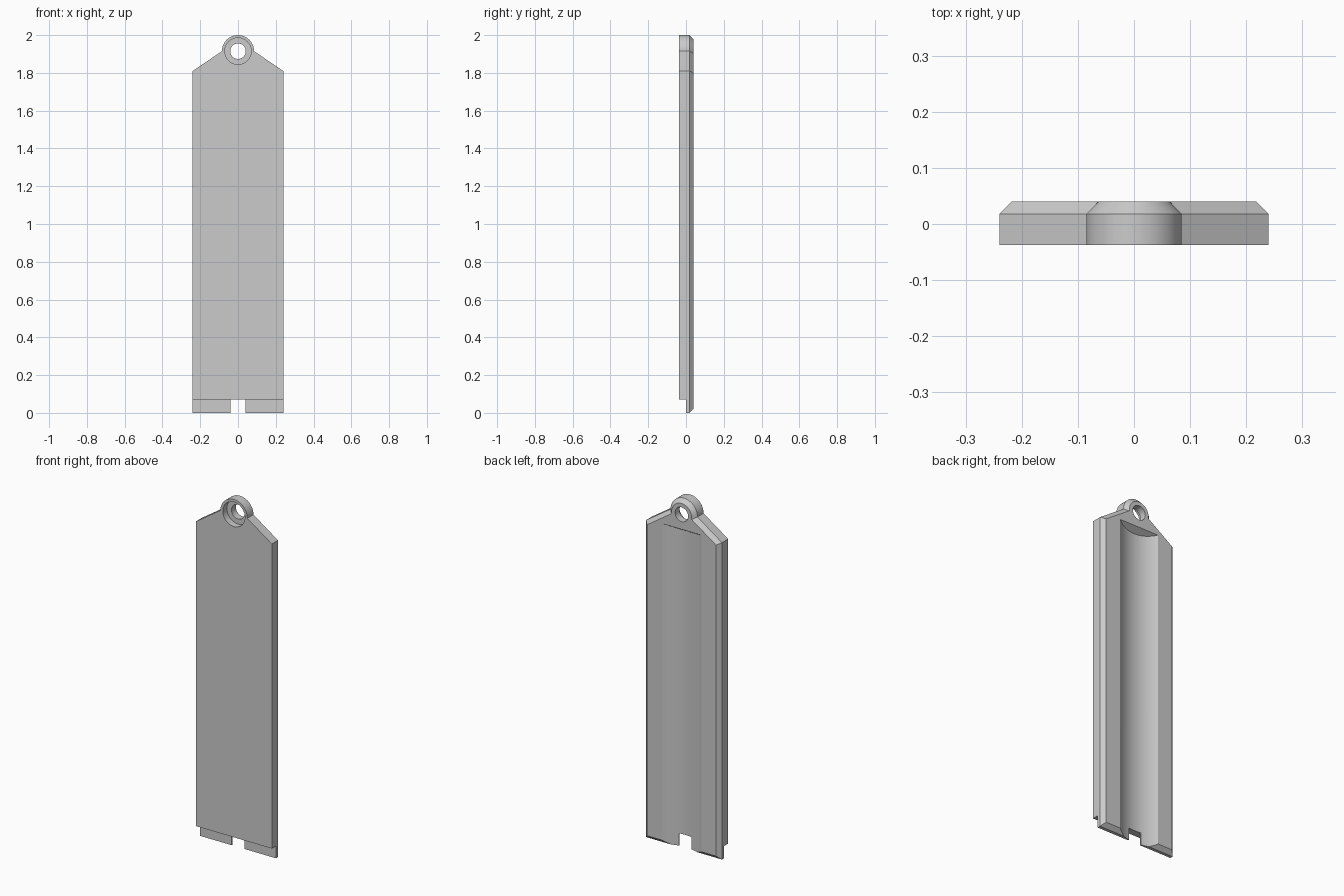
import bpy, bmesh, math
from mathutils import Vector

cube = bpy.data.objects.get("Cube")
if cube:
    bpy.data.objects.remove(cube, do_unlink=True)

FRONT, SHOULDER, BACK = -0.0375, 0.018, 0.04
CHAMFER = BACK - SHOULDER
HALF, EYE_Z, EYE_R = 0.24, 1.915, 0.085
GROOVE_HALF, SAG, GROOVE_TOP = 0.125, 0.037, 1.83

grey = bpy.data.materials.new("plain_grey")
grey.use_nodes = True
colour = (0.6, 0.6, 0.6, 1)
grey.diffuse_color = colour
grey.node_tree.nodes["Principled BSDF"].inputs["Base Color"].default_value = colour


def loft(name, rings):
    """Solid through equal-length closed rings of 3D points."""
    bm = bmesh.new()
    loops = [[bm.verts.new(p) for p in ring] for ring in rings]
    for a, b in zip(loops, loops[1:]):
        for i in range(len(a)):
            j = (i + 1) % len(a)
            bm.faces.new((a[i], a[j], b[j], b[i]))
    bm.faces.new(loops[0])
    bm.faces.new(loops[-1])
    bmesh.ops.recalc_face_normals(bm, faces=bm.faces)
    mesh = bpy.data.meshes.new(name)
    bm.to_mesh(mesh)
    bm.free()
    mesh.materials.append(grey)
    obj = bpy.data.objects.new(name, mesh)
    bpy.context.collection.objects.link(obj)
    return obj


def inset(points, d):
    """Mitred inward offset of a counter-clockwise outline."""
    result = []
    for i, p in enumerate(points):
        u = (p - points[i - 1]).normalized()
        v = (points[(i + 1) % len(points)] - p).normalized()
        n, m = Vector((-u.y, u.x)), Vector((-v.y, v.x))
        result.append(p + (n + m) * d / (1 + n.dot(m)))
    return result


def at_depth(points, y):
    return [(p[0], y, p[1]) for p in points]


def circle(r, n=64):
    return [(r * math.cos(math.tau * i / n), EYE_Z + r * math.sin(math.tau * i / n))
            for i in range(n)]


def box(x, y0, y1, z0, z1):
    rect = [(-x, z0), (x, z0), (x, z1), (-x, z1)]
    return [at_depth(rect, y0), at_depth(rect, y1)]


# Plate with sloped shoulders and round hanging eye, chamfered at the back
outline = [Vector((-HALF, 0)), Vector((HALF, 0)), Vector((HALF, 1.81))]
outline += [Vector((EYE_R * math.cos(math.pi * i / 40), EYE_Z + EYE_R * math.sin(math.pi * i / 40)))
            for i in range(41)]
outline.append(Vector((-HALF, 1.81)))
plate = loft("hanging_plate", [at_depth(outline, FRONT), at_depth(outline, SHOULDER),
                               at_depth(inset(outline, CHAMFER), BACK)])

# Shallow round groove along the back, with a slanted upper end
radius = (GROOVE_HALF ** 2 + SAG ** 2) / (2 * SAG)
centre_y = BACK - SAG + radius
reach = math.asin(GROOVE_HALF / radius) * 1.15
arc = []
for i in range(41):
    a = reach * (i / 20 - 1)
    arc.append((radius * math.sin(a), centre_y - radius * math.cos(a)))
groove = [[(x, y, -0.1) for x, y in arc],
          [(x, y, GROOVE_TOP - 0.6 * (BACK - y)) for x, y in arc]]

# Cutters: groove, front step and notch at the foot, eye hole and counterbore
cutters = {
    "groove_cutter": groove,
    "foot_step_cutter": box(0.5, -0.2, 0.0, -0.1, 0.07),
    "foot_notch_cutter": box(0.04, -0.3, 0.3, -0.2, 0.0701),
    "eye_hole_cutter": [at_depth(circle(0.041), -0.2), at_depth(circle(0.041), 0.2)],
    "eye_counterbore_cutter": [at_depth(circle(0.07), -0.2), at_depth(circle(0.07), 0.0)],
}
helpers = []
for name, rings in cutters.items():
    cutter = loft(name, rings)
    cutter.hide_render = True
    helpers.append(cutter)
    mod = plate.modifiers.new(name, "BOOLEAN")
    mod.operation = "DIFFERENCE"
    mod.solver = "EXACT"
    mod.object = cutter

# Apply the cuts, then shade round surfaces smooth
bpy.ops.object.select_all(action="DESELECT")
plate.select_set(True)
bpy.context.view_layer.objects.active = plate
for name in cutters:
    bpy.ops.object.modifier_apply(modifier=name)
for helper in helpers:
    bpy.data.objects.remove(helper, do_unlink=True)
bpy.ops.object.shade_smooth_by_angle(angle=math.radians(25))
